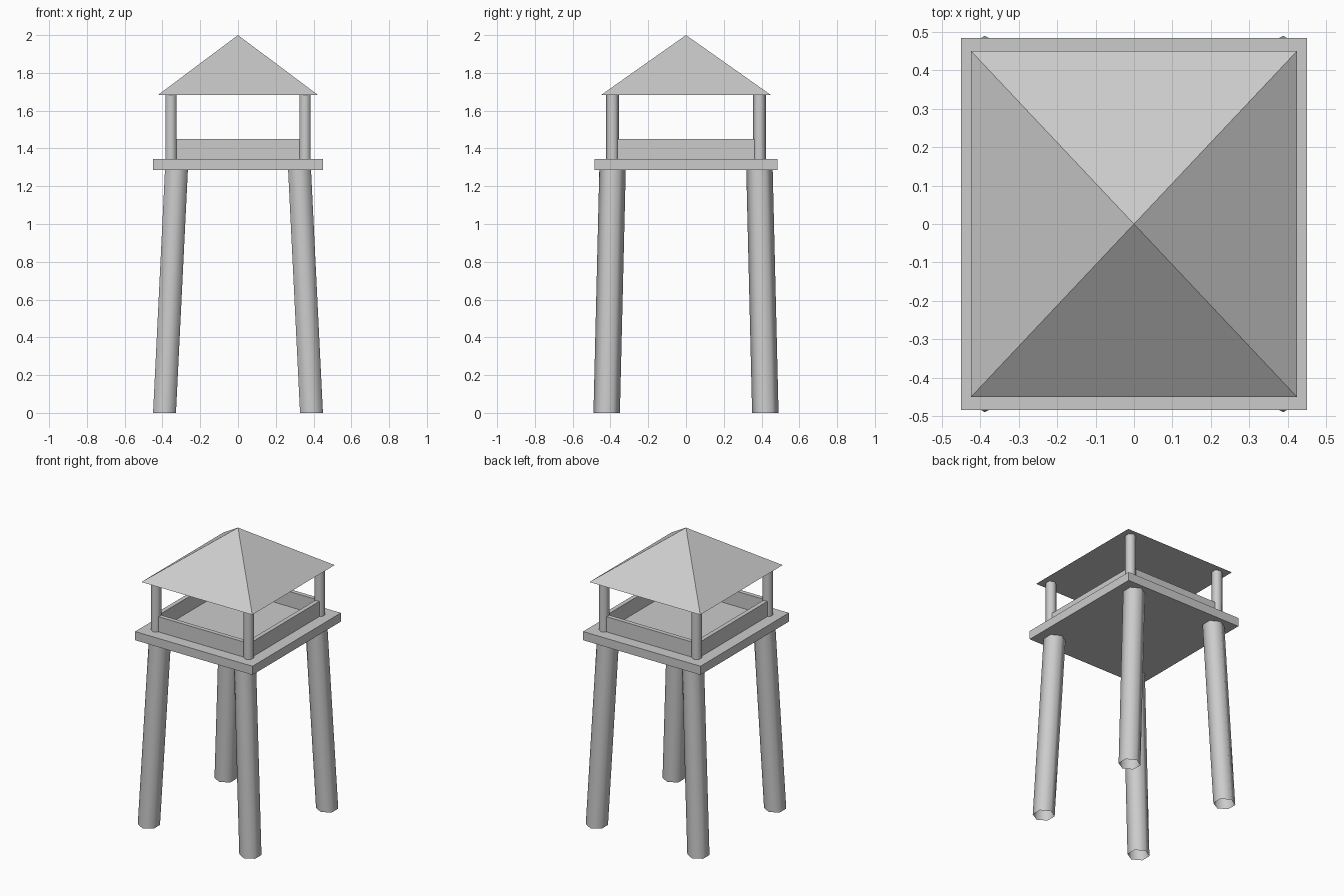
import bpy, bmesh, math

if "Cube" in bpy.data.objects:
    bpy.data.objects.remove(bpy.data.objects["Cube"])


def make_object(name, bm):
    bmesh.ops.recalc_face_normals(bm, faces=bm.faces)
    mesh = bpy.data.meshes.new(name)
    bm.to_mesh(mesh)
    bm.free()
    obj = bpy.data.objects.new(name, mesh)
    bpy.context.collection.objects.link(obj)
    return obj


def box(name, center, size):
    bm = bmesh.new()
    bmesh.ops.create_cube(bm, size=1)
    for v in bm.verts:
        v.co = [c + s * p for c, s, p in zip(center, size, v.co)]
    return make_object(name, bm)


def hex_tube(name, bottom, top, radius):
    """Open six-sided tube with level ends and a corner pointing along y."""
    bm = bmesh.new()
    rings = []
    for x, y, z in (bottom, top):
        rings.append([bm.verts.new((x + radius * math.sin(i * math.pi / 3),
                                    y + radius * math.cos(i * math.pi / 3), z))
                      for i in range(6)])
    lo, hi = rings
    for i in range(6):
        j = (i + 1) % 6
        bm.faces.new((lo[i], lo[j], hi[j], hi[i])).smooth = True
    return make_object(name, bm)


PLAT_LOW, PLAT_TOP, RAIL_TOP, EAVES, PEAK = 1.285, 1.345, 1.45, 1.682, 2.0
PX, PY = 0.355, 0.389          # roof post centres

# Splayed legs and upright roof posts at each corner
for sx, side in ((-1, "left"), (1, "right")):
    for sy, end in ((-1, "front"), (1, "back")):
        hex_tube(f"{end}_{side}_leg", (sx * 0.389, sy * 0.42, 0),
                 (sx * 0.326, sy * 0.389, PLAT_LOW), 0.07)
        hex_tube(f"{end}_{side}_post", (sx * PX, sy * PY, PLAT_TOP),
                 (sx * PX, sy * PY, EAVES), 0.034)

# Platform
box("platform", (0, 0, (PLAT_LOW + PLAT_TOP) / 2), (0.9, 0.968, PLAT_TOP - PLAT_LOW))

# Low walls between the posts
wall_z, wall_h, thick = (PLAT_TOP + RAIL_TOP) / 2, RAIL_TOP - PLAT_TOP, 0.03
for s, side, end in ((-1, "left", "front"), (1, "right", "back")):
    box(f"{end}_wall", (0, s * PY, wall_z), (2 * PX - 0.03, thick, wall_h))
    box(f"{side}_wall", (s * PX, 0, wall_z), (thick, 2 * PY - 0.03, wall_h))

# Pyramid roof with closed underside
bm = bmesh.new()
base = [bm.verts.new((x * 0.425, y * 0.451, EAVES))
        for x, y in ((-1, -1), (1, -1), (1, 1), (-1, 1))]
apex = bm.verts.new((0, 0, PEAK))
bm.faces.new(base[::-1])
for i in range(4):
    bm.faces.new((base[i], base[(i + 1) % 4], apex))
make_object("roof", bm)
